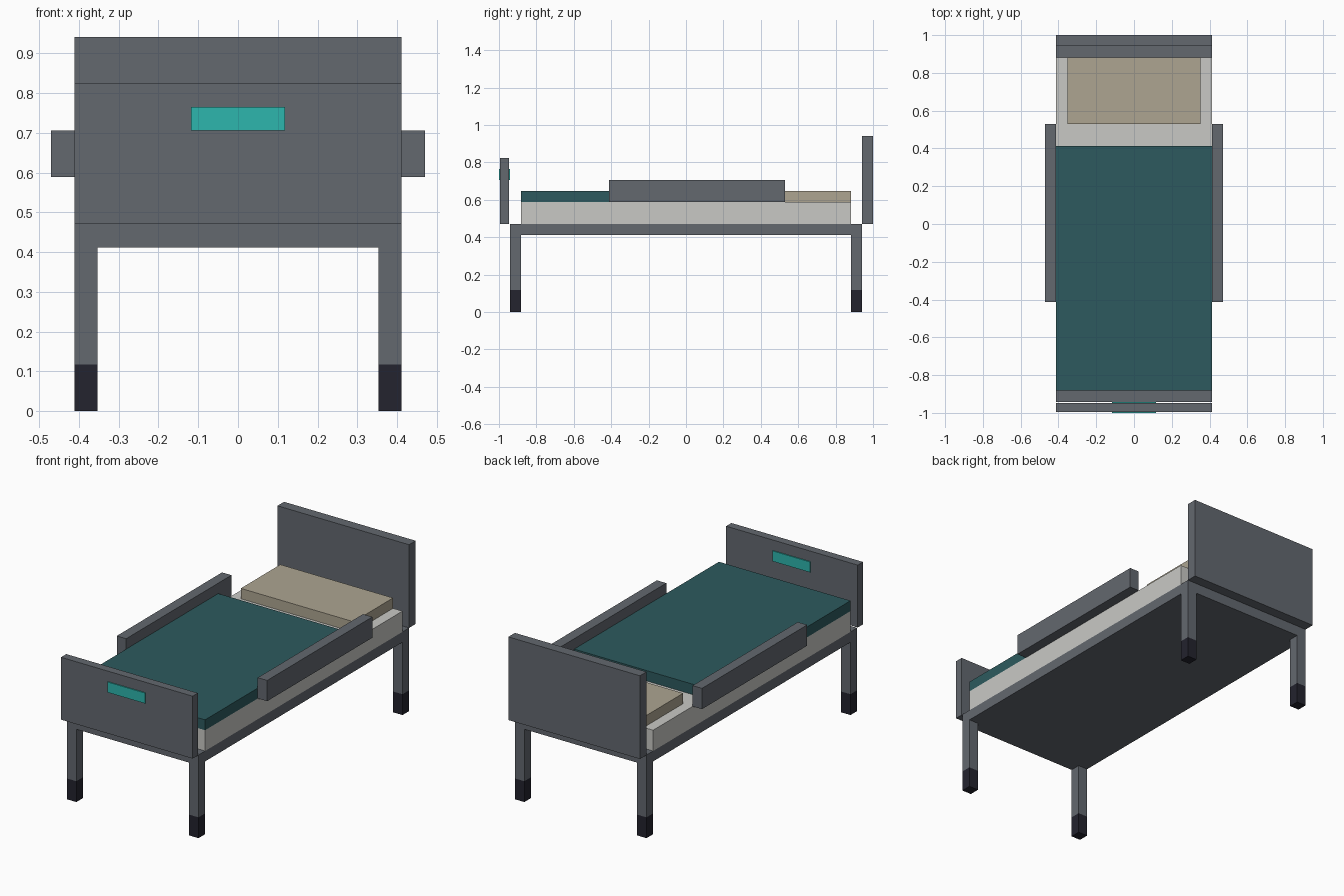
import bpy

if "Cube" in bpy.data.objects:
    bpy.data.objects.remove(bpy.data.objects["Cube"])

U = 1 / 17  # module size of the blocky design


def material(name, rgb):
    m = bpy.data.materials.new(name)
    lin = [(c / 255 / 12.92) if c / 255 <= 0.04045 else ((c / 255 + 0.055) / 1.055) ** 2.4 for c in rgb]
    m.diffuse_color = (*lin, 1)
    m.use_nodes = True
    m.node_tree.nodes["Principled BSDF"].inputs["Base Color"].default_value = m.diffuse_color
    return m


GREY = material("steel grey", (99, 104, 111))
TEAL = material("bright teal", (45, 182, 173))
BLANKET = material("dark teal", (45, 90, 94))
LINEN = material("off white", (201, 201, 197))
BEIGE = material("beige", (173, 165, 145))
DARK = material("near black", (35, 35, 46))


def box(name, x, y, z, mat):
    """Box from (min, max) ranges given in modules."""
    bpy.ops.mesh.primitive_cube_add(size=1, location=[(r[0] + r[1]) / 2 * U for r in (x, y, z)])
    ob = bpy.context.object
    ob.name = name
    ob.scale = [(r[1] - r[0]) * U for r in (x, y, z)]
    bpy.ops.object.transform_apply(location=False, rotation=False, scale=True)
    ob.data.materials.append(mat)
    return ob


# Bed base, mattress and bedding
box("bed_frame", (-7, 7), (-16, 16), (7, 8), GREY)
box("mattress", (-7, 7), (-15, 15), (8, 10), LINEN)
box("blanket", (-7, 7), (-15, 7), (10, 11), BLANKET)
box("pillow", (-6, 6), (9, 15), (10, 11), BEIGE)

# End boards
box("headboard", (-7, 7), (16, 17), (8, 16), GREY)
box("footboard", (-7, 7), (-16.9, -16.1), (8, 14), GREY)
box("footboard_plate", (-2, 2), (-17, -16), (12, 13), TEAL)

# Legs, feet and side rails
for sx, side in ((-1, "left"), (1, "right")):
    xs = sorted((6 * sx, 7 * sx))
    for sy, end in ((-1, "front"), (1, "back")):
        ys = sorted((15 * sy, 16 * sy))
        box(f"{end}_{side}_leg", xs, ys, (2, 7), GREY)
        box(f"{end}_{side}_foot", xs, ys, (0, 2), DARK)
    box(f"{side}_rail", sorted((7 * sx, 8 * sx)), (-7, 9), (10, 12), GREY)
